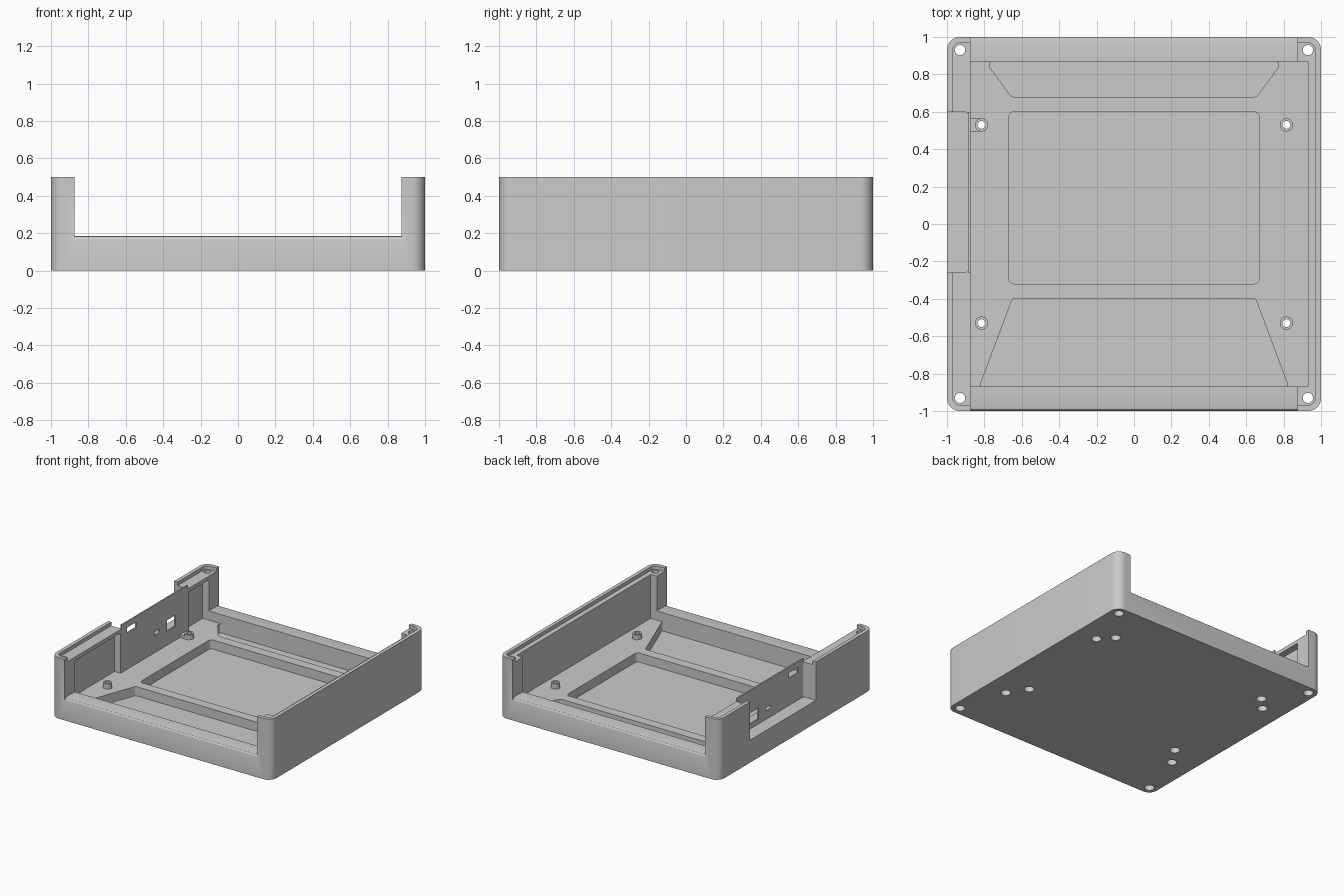
import bpy, bmesh
from math import cos, sin, pi, radians

cube = bpy.data.objects.get("Cube")
if cube:
    bpy.data.objects.remove(cube, do_unlink=True)

grey = bpy.data.materials.new("plain grey")
grey.use_nodes = True
COLOUR = (0.6, 0.6, 0.6, 1)
grey.diffuse_color = COLOUR
grey.node_tree.nodes["Principled BSDF"].inputs["Base Color"].default_value = COLOUR


def prism(name, outline, lo, hi, radius=0, axis="Z"):
    """Extrude an outline along an axis, with optional rounded corners."""
    bm = bmesh.new()
    bm.faces.new([bm.verts.new((a, b, lo)) for a, b in outline])
    if radius:
        bmesh.ops.bevel(bm, geom=bm.verts[:], offset=radius, segments=8,
                        profile=0.5, affect="VERTICES")
    ext = bmesh.ops.extrude_face_region(bm, geom=bm.faces[:])
    for v in ext["geom"]:
        if isinstance(v, bmesh.types.BMVert):
            v.co.z = hi
    if axis == "X":
        for v in bm.verts:
            a, b, t = v.co
            v.co = (t, a, b)
    bmesh.ops.recalc_face_normals(bm, faces=bm.faces[:])
    mesh = bpy.data.meshes.new(name)
    bm.to_mesh(mesh)
    bm.free()
    obj = bpy.data.objects.new(name, mesh)
    bpy.context.collection.objects.link(obj)
    return obj


def rect(a0, a1, b0, b1):
    return [(a0, b0), (a1, b0), (a1, b1), (a0, b1)]


def circle(a, b, r, n=32):
    return [(a + r * cos(2 * pi * i / n), b + r * sin(2 * pi * i / n)) for i in range(n)]


def combine(target, tool, operation="DIFFERENCE"):
    """Apply a boolean and discard the tool."""
    mod = target.modifiers.new("boolean", "BOOLEAN")
    mod.operation, mod.solver, mod.object = operation, "EXACT", tool
    graph = bpy.context.evaluated_depsgraph_get()
    mesh = bpy.data.meshes.new_from_object(target.evaluated_get(graph))
    target.modifiers.remove(mod)
    target.data = mesh
    bpy.data.objects.remove(tool, do_unlink=True)


def cut(outline, lo, hi, radius=0, axis="Z"):
    combine(tray, prism("cutter", outline, lo, hi, radius, axis))


TOP, LEDGE, FLOOR, SILL, OVER = 0.5, 0.47, 0.11, 0.185, 0.6
INNER_Y, POST_X, WALL_X = 0.87, 0.875, 0.93

# Outer block, stepped rim and main cavity
tray = prism("enclosure_tray", rect(-1, 1, -1, 1), 0, TOP, 0.07)
cut(rect(-0.97, 0.97, -0.97, 0.97), LEDGE, OVER, 0.045)
cut(rect(-POST_X, WALL_X, -INNER_Y, INNER_Y), FLOOR, OVER)

# Hollows below the ledge on the port side
for y0, y1 in ((-INNER_Y, -0.275), (0.615, INNER_Y)):
    cut(rect(-WALL_X, -0.8, y0, y1), FLOOR, 0.44)

# Low front and back walls with a rounded outer edge
for s in (-1, 1):
    profile = [(0.8, OVER), (0.8, SILL), (0.978, SILL), (0.99, 0.182),
               (0.997, 0.175), (1.001, 0.163), (1.1, 0.163), (1.1, OVER)]
    cut([(s * y, z) for y, z in profile], -POST_X, POST_X, axis="X")

# Recess outside the port panel
cut(rect(-1.1, -0.887, -0.26, 0.6), SILL, OVER, 0.02)

# Ports: two sockets, a small slot and a round jack
for y, z, w, h in ((-0.13, 0.43, 0.12, 0.045), (0.38, 0.27, 0.11, 0.09)):
    cut(rect(y - w / 2, y + w / 2, z - h / 2, z + h / 2), -0.95, -0.8, axis="X")
cut(rect(0.165, 0.23, 0.25, 0.28), -0.95, -0.8, 0.012, "X")
cut(circle(-0.04, 0.277, 0.025), -0.95, -0.8, axis="X")

# Floor pockets
POCKET = 0.035
cut(rect(-0.67, 0.67, -0.32, 0.6), POCKET, 0.2, 0.03)
for corners in ([(0.77, INNER_Y), (0.77, 0.835), (0.655, 0.68)],
                [(0.825, -INNER_Y), (0.815, -0.84), (0.65, -0.4)]):
    cut(corners + [(-x, y) for x, y in reversed(corners)], POCKET, 0.2, 0.012)

# Tab and standoffs
combine(tray, prism("tab", rect(-0.89, -0.82, 0.495, 0.565), 0.08, 0.135), "UNION")
mounts = [(x, y) for x in (-0.815, 0.815) for y in (-0.53, 0.53)]
for x, y in mounts:
    combine(tray, prism("standoff", circle(x, y, 0.035), 0.08, 0.15), "UNION")

# Screw holes with counterbores below
corner_holes = [(x, y) for x in (-0.93, 0.93) for y in (-0.93, 0.93)]
for points, bore, depth in ((mounts, 0.021, 0.06), (corner_holes, 0.027, 0.08)):
    for x, y in points:
        cut(circle(x, y, bore), -0.1, OVER)
        cut(circle(x, y, 0.038), -0.1, depth)

# Blind holes for the feet
for x in (-0.715, 0.715):
    for y in (-0.375, 0.635):
        cut(circle(x, y, 0.038), -0.1, 0.05)

# Raised edge of the port panel
panel_lip = prism("port_panel_lip", rect(-0.887, -POST_X, -0.26, 0.6), LEDGE, TOP)

for obj in (tray, panel_lip):
    obj.data.materials.clear()
    obj.data.materials.append(grey)
    for face in obj.data.polygons:
        face.material_index = 0
    bpy.ops.object.select_all(action="DESELECT")
    obj.select_set(True)
    bpy.context.view_layer.objects.active = obj
    bpy.ops.object.shade_smooth_by_angle(angle=radians(30))
